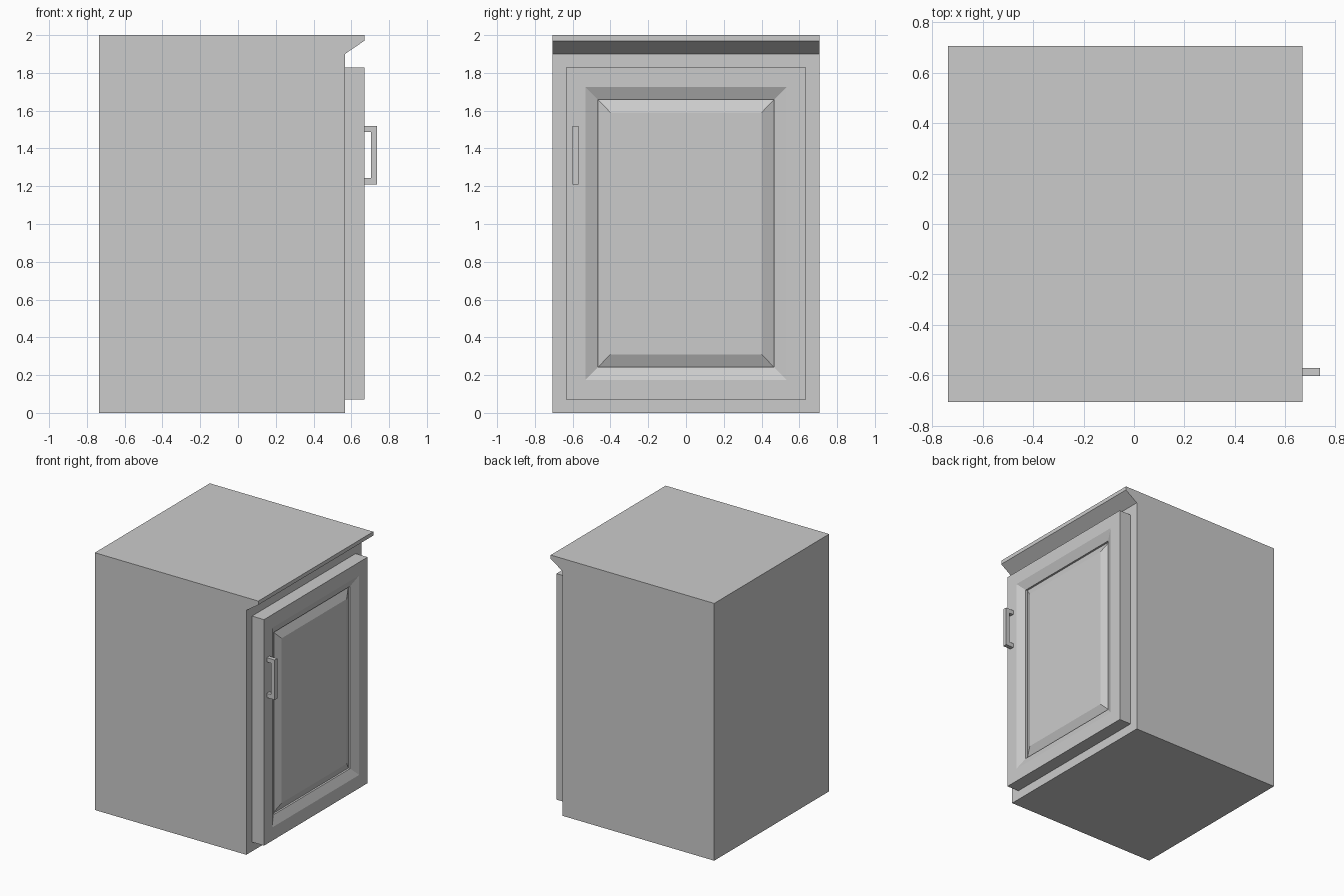
import bpy, bmesh

if "Cube" in bpy.data.objects:
    bpy.data.objects.remove(bpy.data.objects["Cube"])


def finish(name, bm):
    bmesh.ops.recalc_face_normals(bm, faces=bm.faces)
    mesh = bpy.data.meshes.new(name)
    bm.to_mesh(mesh)
    bm.free()
    obj = bpy.data.objects.new(name, mesh)
    bpy.context.collection.objects.link(obj)
    return obj


def extrude_profile(name, profile, y0, y1):
    """Extrude a closed x-z outline from y0 to y1."""
    bm = bmesh.new()
    face = bm.faces.new([bm.verts.new((x, y0, z)) for x, z in profile])
    side = bmesh.ops.extrude_face_region(bm, geom=[face])["geom"]
    verts = [v for v in side if isinstance(v, bmesh.types.BMVert)]
    bmesh.ops.translate(bm, verts=verts, vec=(0, y1 - y0, 0))
    return finish(name, bm)


def loft_rectangles(name, rings):
    """Bridge nested rectangles (x, half width, z low, z high) and cap both ends."""
    bm = bmesh.new()
    loops = [[bm.verts.new((x, y, z)) for y, z in
              ((-w, lo), (w, lo), (w, hi), (-w, hi))] for x, w, lo, hi in rings]
    for a, b in zip(loops, loops[1:]):
        for i in range(4):
            j = (i + 1) % 4
            bm.faces.new((a[i], a[j], b[j], b[i]))
    bm.faces.new(loops[0])
    bm.faces.new(loops[-1])
    return finish(name, bm)


BACK, FRONT, DOOR = -0.737, 0.566, 0.669

# Cabinet body with chamfered overhanging top lip
extrude_profile("cabinet_body", [(BACK, 0), (FRONT, 0), (FRONT, 1.9),
                                 (DOOR, 1.97), (DOOR, 2), (BACK, 2)], -0.706, 0.706)

# Door: frame bevels down, drops into a groove, then rises to the centre panel
loft_rectangles("door", [
    (FRONT, 0.636, 0.072, 1.829),
    (DOOR, 0.636, 0.072, 1.829),
    (DOOR, 0.533, 0.175, 1.726),
    (DOOR - 0.031, 0.466, 0.242, 1.659),
    (DOOR - 0.046, 0.466, 0.242, 1.659),
    (DOOR - 0.014, 0.40, 0.31, 1.59),
])

# Squared bracket handle
extrude_profile("door_handle", [(DOOR, 1.21), (0.737, 1.21), (0.737, 1.52), (DOOR, 1.52),
                                (DOOR, 1.487), (0.704, 1.487), (0.704, 1.243),
                                (DOOR, 1.243)], -0.602, -0.57)
